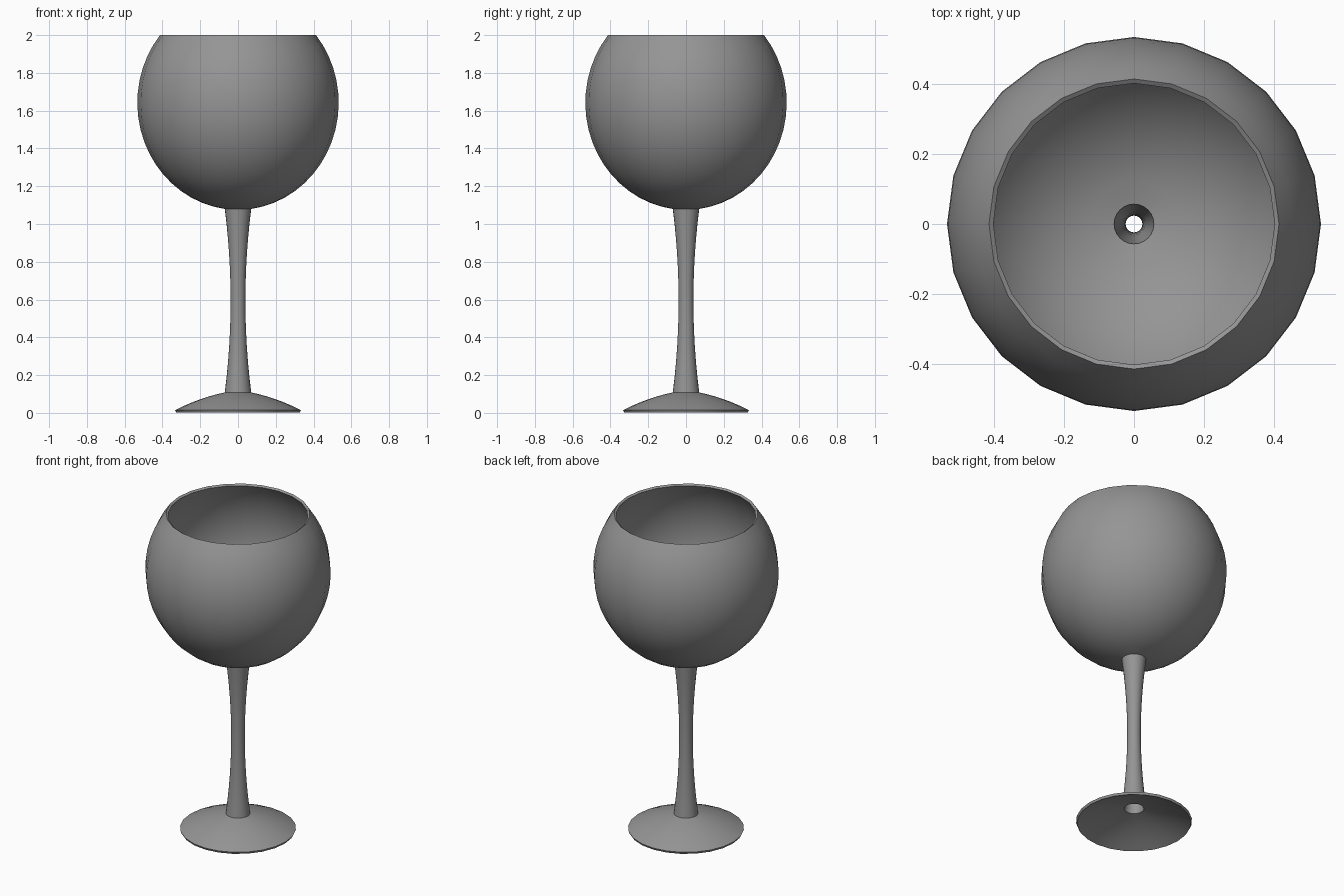
import bpy
from math import sin, cos, acos, asin, tau, radians

if "Cube" in bpy.data.objects:
    bpy.data.objects.remove(bpy.data.objects["Cube"])

SIDES = 24
WALL = 0.015
JOINT = 0.07          # stem radius where it meets foot and bowl
FOOT_Z, BOWL_Z = 0.108, 1.08


def foot_profile(steps=6):
    # shallow dome, from the outer edge in to the stem
    pts = []
    for i in range(steps):
        d = 0.263 * (1 - i / steps)
        pts.append((JOINT + d, FOOT_Z - 0.2 * d - 0.59 * d * d))
    return pts


def stem_profile(steps=12):
    # waisted tube
    pts = []
    for i in range(steps):
        t = i / steps
        pts.append((0.039 + (JOINT - 0.039) * (2 * t - 1) ** 2,
                    FOOT_Z + (BOWL_Z - FOOT_Z) * t))
    return pts


def bowl_profile(steps=18):
    # slightly tall ellipse cut off at the rim
    r, cz, h = 0.533, 1.642, 0.567
    a0, a1 = -acos(JOINT / r), asin((2.0 - cz) / h)
    return [(r * cos(a), cz + h * sin(a))
            for a in (a0 + (a1 - a0) * i / steps for i in range(steps + 1))]


def lathe(name, profile):
    verts = [(r * cos(tau * j / SIDES), r * sin(tau * j / SIDES), z)
             for r, z in profile for j in range(SIDES)]
    faces = []
    for i in range(len(profile) - 1):
        for j in range(SIDES):
            k = (j + 1) % SIDES
            a, b = i * SIDES, (i + 1) * SIDES
            faces.append((a + j, a + k, b + k, b + j))
    mesh = bpy.data.meshes.new(name)
    mesh.from_pydata(verts, [], faces)
    obj = bpy.data.objects.new(name, mesh)
    bpy.context.collection.objects.link(obj)
    return obj


# One continuous thin shell: foot, hollow stem and bowl
glass = lathe("wine_glass", foot_profile() + stem_profile() + bowl_profile())
bpy.context.view_layer.objects.active = glass
glass.select_set(True)

# Dark grey surface
grey = bpy.data.materials.new("dark_grey")
grey.diffuse_color = (0.3, 0.3, 0.3, 1)
grey.use_nodes = True
grey.node_tree.nodes["Principled BSDF"].inputs["Base Color"].default_value = grey.diffuse_color
glass.data.materials.append(grey)

# Wall thickness, added inwards
wall = glass.modifiers.new("wall", 'SOLIDIFY')
wall.thickness = WALL
wall.offset = -1
wall.use_even_offset = True
bpy.ops.object.modifier_apply(modifier=wall.name)
bpy.ops.object.shade_smooth_by_angle(angle=radians(35))
